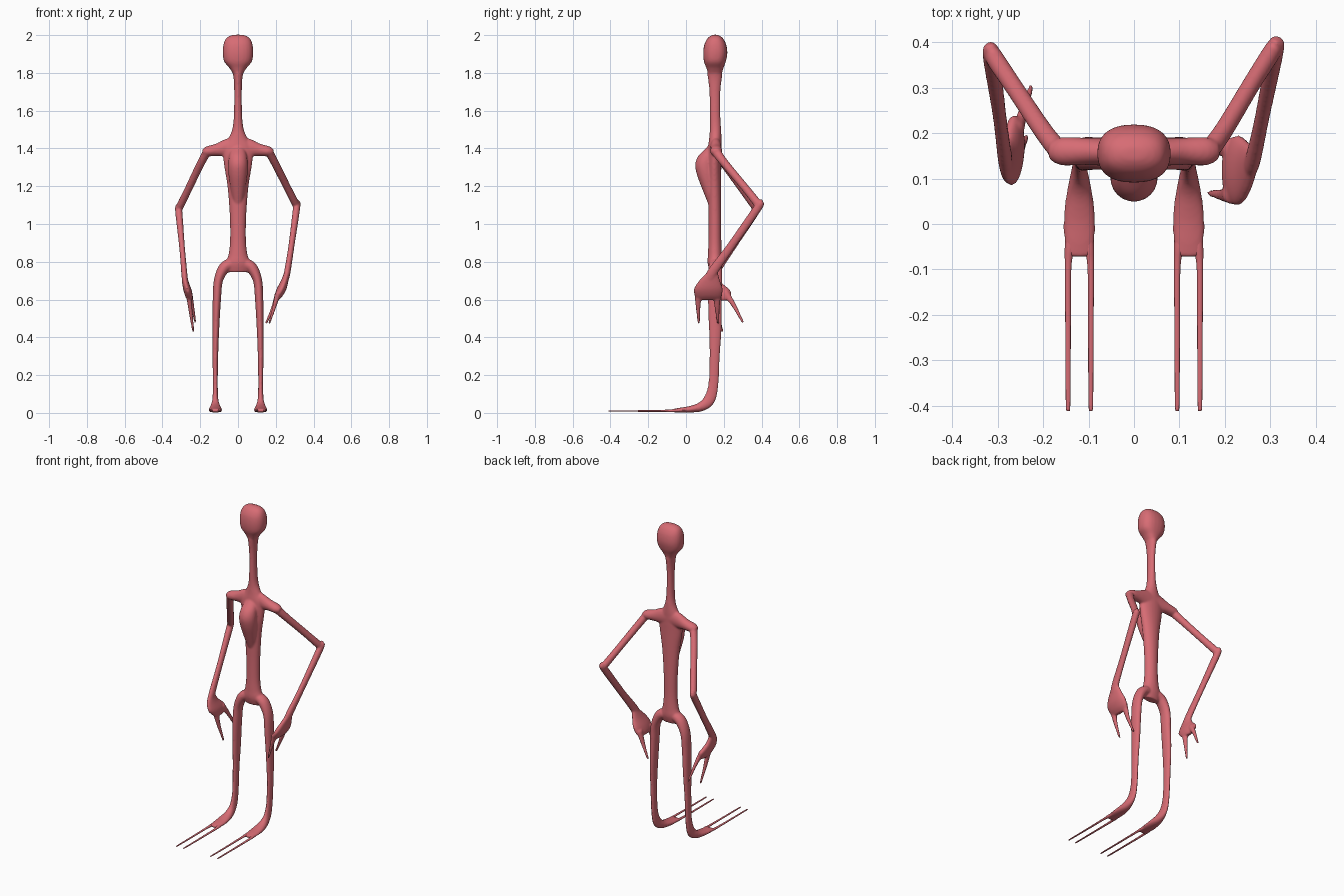
import bpy, bmesh, math
from mathutils import Vector

skin = bpy.data.materials.new("rose skin")
skin.diffuse_color = (0.68, 0.15, 0.175, 1)


def spline(pts, steps):
    """Smooth path through (x, y, z, radius_u, radius_v) points."""
    out = []
    for i in range(len(pts) - 1):
        a, b, c, d = (pts[max(i - 1, 0)], pts[i], pts[i + 1], pts[min(i + 2, len(pts) - 1)])
        for s in range(steps):
            t = s / steps
            row = [0.5 * (2 * q + (r - p) * t + (2 * p - 5 * q + 4 * r - w) * t * t
                          + (3 * q - p - 3 * r + w) * t ** 3) for p, q, r, w in zip(a, b, c, d)]
            row[3], row[4] = max(row[3], 0.002), max(row[4], 0.002)
            out.append(row)
    out.append(list(pts[-1]))
    return out


def loft(bm, pts, hint=(1, 0, 0), flat=False, power=2.0, steps=5, sides=24, flip=1):
    """Skin elliptical rings along a path and cap both ends."""
    rows = spline(pts, steps)
    rings = []
    for i, r in enumerate(rows):
        p = Vector(r[:3])
        t = Vector(rows[min(i + 1, len(rows) - 1)][:3]) - Vector(rows[max(i - 1, 0)][:3])
        t = Vector((0, 0, 1)) if flat else t.normalized()
        u = Vector(hint)
        u = (u - t * u.dot(t)).normalized()
        v = t.cross(u)
        ring = []
        for k in range(sides):
            a = 2 * math.pi * k / sides
            c, s = math.cos(a), math.sin(a)
            c = math.copysign(abs(c) ** (2 / power), c)
            s = math.copysign(abs(s) ** (2 / power), s)
            q = p + u * c * r[3] + v * s * r[4]
            ring.append(bm.verts.new((q.x * flip, q.y, q.z)))
        rings.append(ring)
    faces = [bm.faces.new(rings[0]), bm.faces.new(rings[-1])]
    for a, b in zip(rings, rings[1:]):
        for k in range(sides):
            n = (k + 1) % sides
            faces.append(bm.faces.new((a[k], a[n], b[n], b[k])))
    bmesh.ops.recalc_face_normals(bm, faces=faces)


def finish(bm, name):
    me = bpy.data.meshes.new(name)
    bm.to_mesh(me)
    bm.free()
    me.materials.append(skin)
    for p in me.polygons:
        p.use_smooth = True
    ob = bpy.data.objects.new(name, me)
    bpy.context.collection.objects.link(ob)
    return ob


def column(rows):
    return [(0, y, z, rx, ry) for z, y, rx, ry in rows]


body = bmesh.new()

# torso and neck
loft(body, column([
    (.745, .153, .055, .025), (.79, .153, .066, .038), (.84, .153, .050, .037),
    (.92, .153, .042, .034), (1.05, .153, .044, .034), (1.2, .151, .056, .036),
    (1.32, .150, .075, .037), (1.40, .152, .080, .036), (1.45, .155, .052, .033),
    (1.5, .156, .031, .030), (1.57, .154, .022, .028), (1.7, .153, .020, .029),
    (1.79, .153, .026, .039), (1.85, .153, .050, .040)]), flat=True)

# head
loft(body, column([
    (1.79, .153, .022, .034), (1.825, .153, .045, .045), (1.86, .153, .073, .058),
    (1.905, .155, .081, .064), (1.95, .155, .077, .058), (1.98, .155, .065, .043),
    (1.995, .155, .046, .027), (2.002, .155, .022, .012)]), flat=True, power=2.4)

# breastbone bulge
loft(body, column([
    (1.10, .145, .025, .025), (1.19, .122, .040, .038), (1.26, .107, .050, .049),
    (1.315, .102, .052, .053), (1.36, .113, .047, .048), (1.40, .135, .035, .030),
    (1.43, .15, .02, .02)]), flat=True)

# shoulders and legs, both sides
for side in (1, -1):
    loft(body, [(0, .158, 1.41, .030, .060), (.06, .158, 1.402, .030, .048),
                (.11, .160, 1.393, .030, .033), (.16, .160, 1.385, .031, .027),
                (.185, .162, 1.378, .018, .016)], hint=(0, 1, 0), flip=side)
    loft(body, [(.04, .155, .79, .030, .034), (.075, .155, .765, .030, .036),
                (.104, .155, .70, .024, .037), (.112, .153, .60, .022, .037),
                (.117, .155, .45, .018, .034), (.120, .152, .30, .015, .027),
                (.120, .145, .15, .013, .027), (.120, .123, .07, .016, .031),
                (.120, .08, .033, .026, .025), (.120, .02, .019, .035, .017),
                (.120, -.04, .014, .034, .012), (.120, -.072, .012, .029, .008)], flip=side)

# right arm: upper arm, forearm, palm, two fingers
loft(body, [(.165, .16, 1.38, .022, .025), (.20, .21, 1.315, .021, .022),
            (.26, .31, 1.195, .020, .021), (.304, .38, 1.108, .020, .022),
            (.312, .398, 1.09, .014, .014)])
loft(body, [(.312, .396, 1.115, .013, .014), (.311, .383, 1.09, .019, .022),
            (.283, .24, .885, .016, .022), (.261, .14, .745, .017, .027),
            (.25, .13, .70, .016, .03)])
loft(body, [(.260, .14, .745, .014, .028), (.247, .125, .70, .020, .056),
            (.230, .118, .655, .026, .077), (.215, .118, .62, .022, .072),
            (.205, .118, .598, .010, .060)], flat=True)
loft(body, [(.212, .066, .635, .016, .022), (.192, .064, .56, .010, .013),
            (.165, .068, .472, .006, .007)])
loft(body, [(.212, .165, .635, .016, .022), (.185, .165, .555, .010, .014),
            (.147, .171, .472, .006, .007)])

# left arm: upper arm, forearm, palm, two fingers
loft(body, [(-.165, .16, 1.38, .022, .025), (-.20, .205, 1.315, .021, .022),
            (-.26, .295, 1.19, .020, .021), (-.308, .367, 1.092, .020, .022),
            (-.316, .384, 1.07, .014, .014)])
loft(body, [(-.315, .383, 1.095, .013, .014), (-.314, .37, 1.07, .019, .022),
            (-.296, .24, .875, .015, .022), (-.283, .14, .725, .016, .026),
            (-.278, .135, .68, .015, .03)])
loft(body, [(-.284, .14, .73, .014, .028), (-.278, .14, .69, .018, .050),
            (-.266, .162, .645, .022, .076), (-.258, .175, .61, .018, .058),
            (-.254, .175, .595, .010, .040)], flat=True)
loft(body, [(-.260, .145, .625, .015, .022), (-.250, .165, .53, .010, .013),
            (-.236, .192, .428, .006, .007)])
loft(body, [(-.256, .205, .64, .014, .020), (-.243, .25, .575, .010, .013),
            (-.226, .302, .478, .006, .007)])

figure = finish(body, "body")

# fuse the parts into one soft skin
remesh = figure.modifiers.new("fuse", 'REMESH')
remesh.mode = 'VOXEL'
remesh.voxel_size = 0.005
remesh.use_smooth_shade = True
smooth = figure.modifiers.new("soften", 'SMOOTH')
smooth.factor = 0.5
smooth.iterations = 8

# long thin toes
toes = bmesh.new()
for side in (1, -1):
    for off in (-.025, .025):
        x = .120
        loft(toes, [(x + off * .6, .01, .014, .012, .010), (x + off * .85, -.05, .013, .011, .009),
                    (x + off, -.10, .011, .007, .006), (x + off, -.25, .010, .006, .004),
                    (x + off, -.395, .010, .005, .003), (x + off, -.41, .010, .002, .002)],
             sides=12, flip=side)
finish(toes, "toes")
